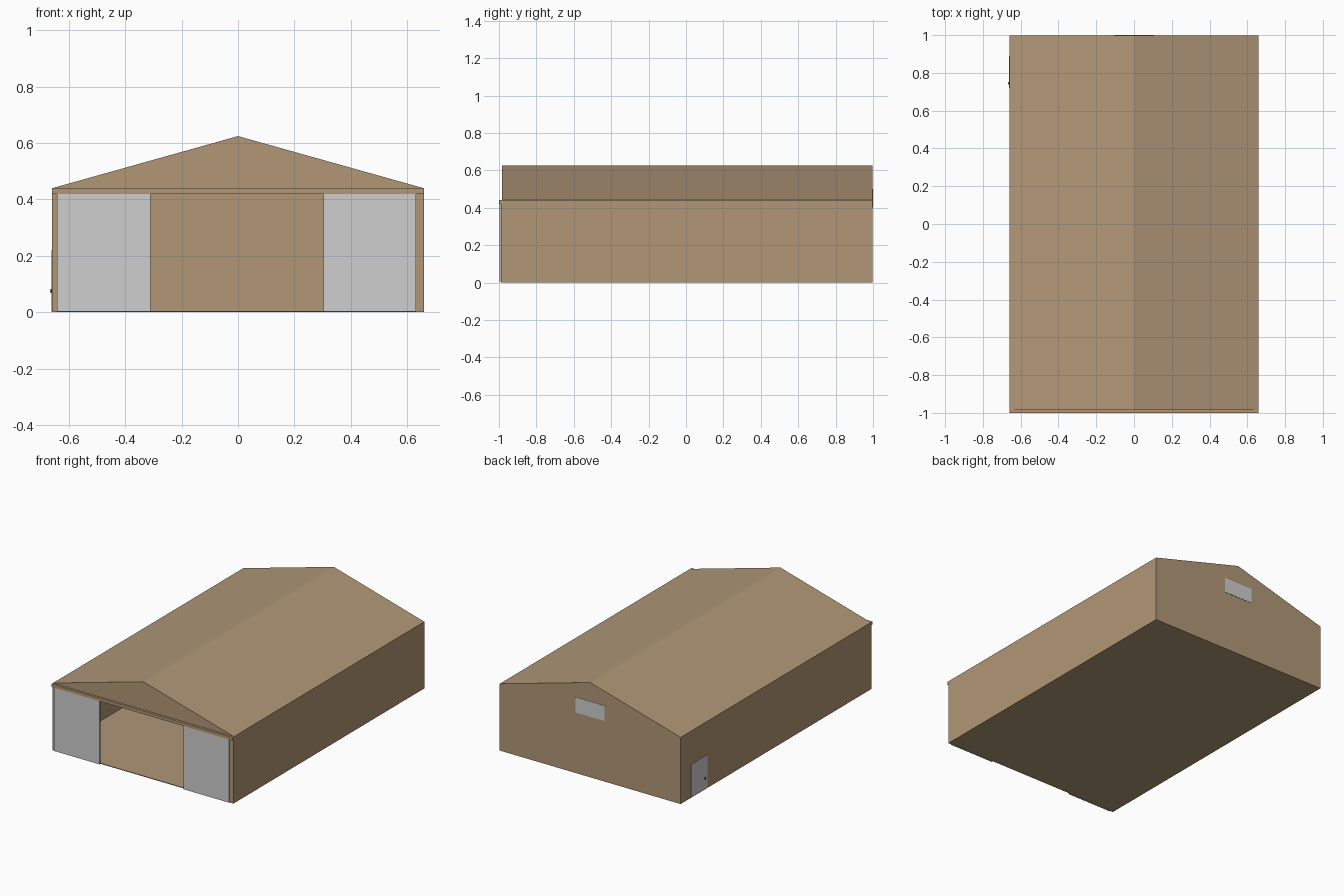
import bpy, bmesh, math
from mathutils import Matrix

if "Cube" in bpy.data.objects:
    bpy.data.objects.remove(bpy.data.objects["Cube"])


def material(name, color):
    m = bpy.data.materials.new(name)
    m.use_nodes = True
    m.diffuse_color = (*color, 1)
    m.node_tree.nodes["Principled BSDF"].inputs["Base Color"].default_value = (*color, 1)
    return m


tan = material("tan cladding", (0.44, 0.31, 0.185))
grey = material("light grey panel", (0.62, 0.62, 0.62))
dark = material("dark handle", (0.05, 0.05, 0.05))


def finish(name, bm, mat):
    bmesh.ops.recalc_face_normals(bm, faces=bm.faces)
    mesh = bpy.data.meshes.new(name)
    bm.to_mesh(mesh)
    bm.free()
    mesh.materials.append(mat)
    ob = bpy.data.objects.new(name, mesh)
    bpy.context.collection.objects.link(ob)
    return ob


def box(name, x, y, z, mat):
    """Box spanning the given (low, high) ranges."""
    bm = bmesh.new()
    size = [b - a for a, b in (x, y, z)]
    mid = [(a + b) / 2 for a, b in (x, y, z)]
    bmesh.ops.create_cube(bm, size=1, matrix=Matrix.Translation(mid) @ Matrix.Diagonal((*size, 1)))
    return finish(name, bm, mat)


W, EAVE, RIDGE = 0.66, 0.44, 0.625
FRONT, BACK = -0.985, 0.998

# Hollow shell: floor, walls, pitched roof, closed back, front open below the gable
profile = [(-W, 0), (W, 0), (W, EAVE), (0, RIDGE), (-W, EAVE)]
bm = bmesh.new()
front = [bm.verts.new((x, FRONT, z)) for x, z in profile]
back = [bm.verts.new((x, BACK, z)) for x, z in profile]
for i in range(len(profile)):
    j = (i + 1) % len(profile)
    bm.faces.new((front[i], front[j], back[j], back[i]))
bm.faces.new(back[::-1])
bm.faces.new(front[2:])
for f in bm.faces:
    f.normal_update()
shell = finish("hangar_shell", bm, tan)
thick = shell.modifiers.new("wall thickness", "SOLIDIFY")
thick.thickness = 0.006
# Thicken towards the inside of the building
floor_down = min(shell.data.polygons, key=lambda p: p.center.z).normal.z < 0
thick.offset = -1 if floor_down else 1

# Front frame: jambs and the projecting door track
for side, name in ((-1, "right_jamb"), (1, "left_jamb")):
    box(name, sorted((side * 0.632, side * W)), (-0.99, FRONT + 0.004), (0, 0.42), tan)
box("door_track", (-W, W), (-1, FRONT + 0.004), (0.42, EAVE), tan)

# Sliding doors, partly open
box("right_sliding_door", (-0.642, -0.31), (-0.998, -0.992), (0.002, 0.422), grey)
box("left_sliding_door", (0.303, 0.632), (-0.998, -0.992), (0.002, 0.422), grey)

# Back window
box("back_window", (-0.106, 0.106), (BACK - 0.002, 1), (0.40, 0.50), grey)

# Side door with a round knob
box("side_door", (-W - 0.002, -W + 0.002), (0.72, 0.89), (0.002, 0.22), grey)
bm = bmesh.new()
bmesh.ops.create_uvsphere(bm, u_segments=12, v_segments=8, radius=0.008,
                          matrix=Matrix.Translation((-W - 0.002, 0.745, 0.075))
                          @ Matrix.Diagonal((0.6, 1, 1, 1)))
knob = finish("side_door_knob", bm, dark)
knob.data.shade_smooth()
